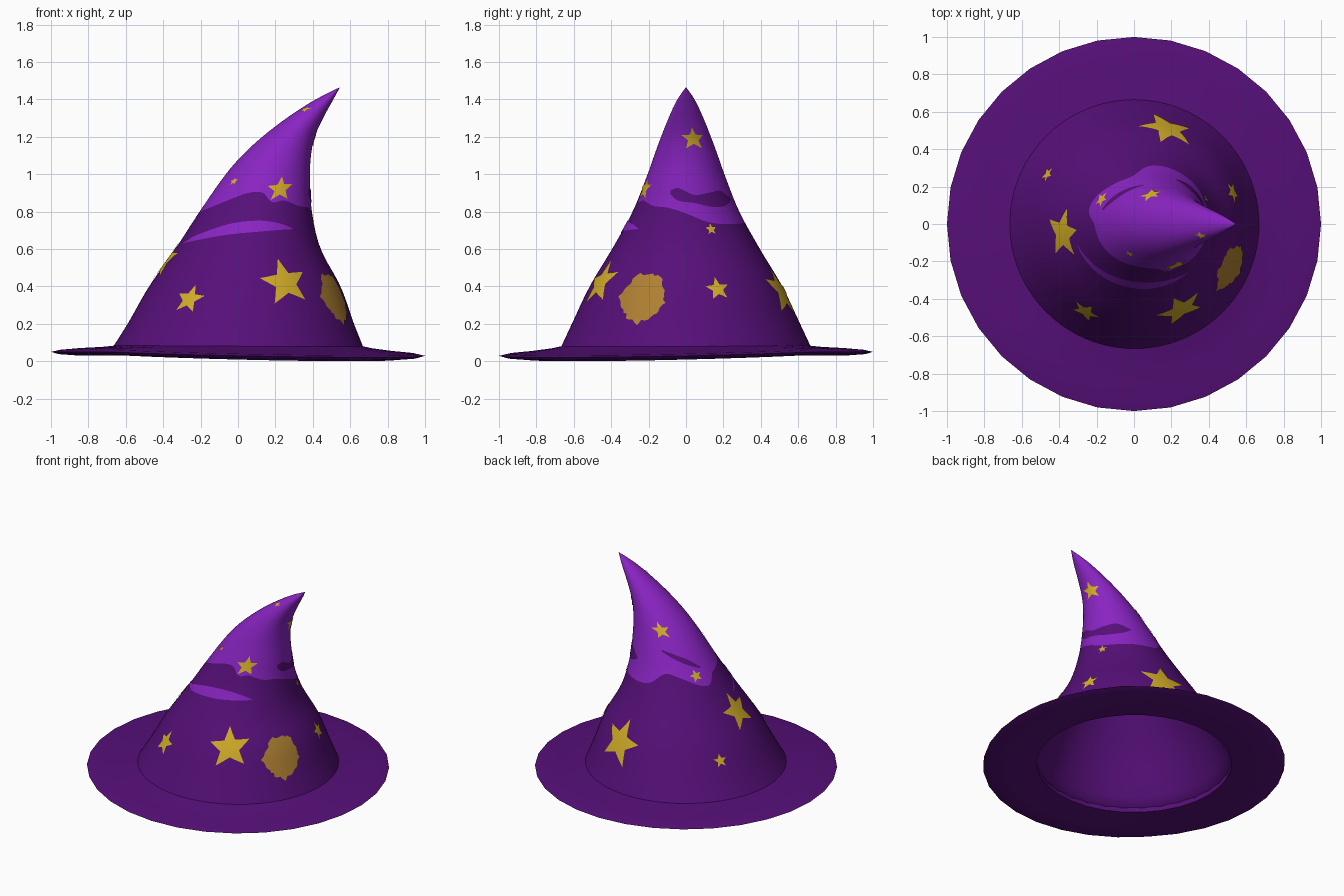
import bpy, math, random
from mathutils import Vector

if "Cube" in bpy.data.objects:
    bpy.data.objects.remove(bpy.data.objects["Cube"])

random.seed(4)
TAU = 2 * math.pi


def material(name, rgb):
    m = bpy.data.materials.new(name)
    m.diffuse_color = (*rgb, 1)
    m.use_nodes = True
    m.node_tree.nodes["Principled BSDF"].inputs["Base Color"].default_value = m.diffuse_color
    return m


DARK = material("dark purple", (0.093, 0.0048, 0.190))
LIGHT = material("light purple", (0.250, 0.0176, 0.540))
GOLD = material("gold", (0.650, 0.420, 0.021))
TAN = material("tan patch", (0.429, 0.216, 0.032))


def curve(rows, t):
    """Smooth interpolation through rows of (t, values...)."""
    t = min(max(t, rows[0][0]), rows[-1][0])
    n = len(rows)
    i = next(k for k in range(n - 1) if t <= rows[k + 1][0])
    p, q = rows[i], rows[i + 1]
    a, b = rows[max(i - 1, 0)], rows[min(i + 2, n - 1)]
    h = q[0] - p[0]
    s = (t - p[0]) / h
    out = []
    for k in range(1, len(p)):
        m0 = (q[k] - a[k]) / (q[0] - a[0]) * h
        m1 = (b[k] - p[k]) / (b[0] - p[0]) * h
        out.append((2*s**3 - 3*s*s + 1) * p[k] + (s**3 - 2*s*s + s) * m0
                   + (3*s*s - 2*s**3) * q[k] + (s**3 - s*s) * m1)
    return out


# crown outline: height, left x, right x, half depth
TIP = 1.465
OUTLINE = [(0.05, -0.685, 0.68, 0.68), (0.2, -0.59, 0.62, 0.61), (0.4, -0.475, 0.548, 0.515),
           (0.6, -0.335, 0.442, 0.395), (0.8, -0.205, 0.395, 0.285), (1.0, -0.065, 0.385, 0.205),
           (1.1, 0.022, 0.39, 0.17), (1.2, 0.13, 0.41, 0.133), (1.3, 0.26, 0.455, 0.093),
           (1.4, 0.415, 0.51, 0.046), (TIP, 0.545, 0.545, 0.0)]
# height of the colour border by angle in degrees
BORDER = [(-180, 0.79), (-150, 0.82), (-127, 0.86), (-105, 0.90), (-88, 0.90), (-75, 0.85),
          (-62, 0.86), (-40, 0.83), (-20, 0.82), (0, 0.79), (25, 0.74), (60, 0.735),
          (90, 0.75), (112, 0.82), (130, 0.80), (165, 0.73), (180, 0.79)]


def surface(th, z, scale=1.0):
    z = min(z, TIP)
    l, r, d = curve(OUTLINE, z)
    return Vector(((l + r) / 2 + (r - l) / 2 * scale * math.cos(th), d * scale * math.sin(th), z))


def tangents(th, z):
    e = 0.004
    return ((surface(th + e, z) - surface(th - e, z)) / (2 * e),
            (surface(th, z + e) - surface(th, z - e)) / (2 * e))


def raised(th, z, lift=0.004):
    a, b = tangents(th, z)
    return surface(th, z) + a.cross(b).normalized() * lift


def build(name, verts, faces, mats, rule=None, angle=70):
    me = bpy.data.meshes.new(name)
    me.from_pydata(verts, [], faces)
    for m in mats:
        me.materials.append(m)
    if rule:
        for p in me.polygons:
            p.material_index = rule(p.index)
    ob = bpy.data.objects.new(name, me)
    bpy.context.collection.objects.link(ob)
    bpy.ops.object.select_all(action='DESELECT')
    ob.select_set(True)
    bpy.context.view_layer.objects.active = ob
    bpy.ops.object.shade_smooth_by_angle(angle=math.radians(angle))
    return ob


def ring_faces(rings, n, closed=False):
    return [(i * n + j, i * n + (j + 1) % n, (i + 1) % rings * n + (j + 1) % n, (i + 1) % rings * n + j)
            for i in range(rings if closed else rings - 1) for j in range(n)]


# crown: hollow bent cone, one edge ring follows the colour border
N, LOW, HIGH, INNER = 96, 14, 18, 16
verts = []
for i in range(LOW + HIGH):
    for j in range(N):
        deg = j * 360 / N - 180
        zb = curve(BORDER, deg)[0]
        z = 0.05 + (zb - 0.05) * i / LOW if i < LOW else zb + (TIP - 0.002 - zb) * (i - LOW) / (HIGH - 1)
        verts.append(surface(math.radians(deg), z))
faces = ring_faces(LOW + HIGH, N)
top = (LOW + HIGH - 1) * N
faces.append(tuple(range(top, top + N)))
outer_count = len(faces)
# lining of the hollow
base = len(verts)
for i in range(INNER):
    z = 0.05 + 1.25 * i / (INNER - 1)
    verts += [surface(math.radians(j * 360 / N - 180), z, 0.955) for j in range(N)]
faces += [tuple(base + k for k in reversed(f)) for f in ring_faces(INNER, N)]
last = base + (INNER - 1) * N
faces.append(tuple(reversed(range(last, last + N))))
faces += [(base + j, base + (j + 1) % N, (j + 1) % N, j) for j in range(N)]
build("crown", verts, faces, [DARK, LIGHT],
      lambda k: 1 if LOW * N <= k < outer_count else 0)

# brim: thin ring drooping at the front right
PROFILE = [(0.645, 0.033), (0.72, 0.033), (0.85, 0.030), (0.96, 0.038), (1.0, 0.05),
           (0.95, 0.061), (0.85, 0.070), (0.72, 0.077), (0.645, 0.085)]
S = 32
verts = []
for r, z in PROFILE:
    for j in range(S):
        th = TAU * j / S
        droop = 0.03 * max(0, math.cos(th + math.pi / 4)) * min(1, max(0, (r - 0.64) / 0.2))
        verts.append((r * math.cos(th), r * math.sin(th), z - droop))
# the profile runs outward below and back above, so faces point outward
build("brim", verts, ring_faces(len(PROFILE), S, True), [DARK], angle=50)


def decal(name, x, y, z, outline, mat):
    """Thin plate wrapped on the crown; outline is a list of local (u, v)."""
    l, r, d = curve(OUTLINE, z)
    th = math.atan2(y / d, (x - (l + r) / 2) / ((r - l) / 2))
    a, b = tangents(th, z)
    n, rings = len(outline), 5
    pts = [raised(th + u * k / rings / a.length, z + v * k / rings / b.length)
           for k in range(1, rings + 1) for u, v in outline]
    pts.append(raised(th, z))
    f = [tuple(reversed(q)) for q in ring_faces(rings, n)]
    f += [(len(pts) - 1, j, (j + 1) % n) for j in range(n)]
    build(name, pts, f, [mat])


def star(radius, turn):
    c = [Vector((math.cos(t), math.sin(t))) * radius * (1 if k % 2 == 0 else 0.44)
         for k in range(10) for t in [math.radians(90 + turn + 36 * k)]]
    return [c[k].lerp(c[(k + 1) % 10], s / 4) for k in range(10) for s in range(4)]


# stars: x, y, z, radius, turn
STARS = [(-0.26, -0.47, 0.33, 0.088, -5), (0.25, -0.45, 0.42, 0.145, 8),
         (0.53, 0.17, 0.385, 0.068, 5), (0.18, 0.52, 0.37, 0.165, -10),
         (-0.38, -0.05, 0.535, 0.14, 5), (-0.47, 0.27, 0.31, 0.048, 0),
         (0.23, -0.23, 0.92, 0.074, 5), (-0.02, -0.16, 0.96, 0.026, 10),
         (0.36, -0.06, 1.345, 0.028, 0), (0.41, 0.04, 1.19, 0.066, 0),
         (0.40, 0.14, 0.705, 0.033, 0), (0.09, 0.16, 1.07, 0.062, 5),
         (-0.17, 0.13, 0.80, 0.045, 10)]
for i, (x, y, z, r, turn) in enumerate(STARS):
    decal(f"star_{i + 1}", x, y, z, star(r, turn), GOLD)

# ragged round patch on the right side
ragged = []
for k in range(48):
    t = TAU * k / 48
    r = random.uniform(0.115, 0.14) + (0.02 if k in (24, 25, 35, 36) else 0)
    ragged.append((r * math.cos(t), r * math.sin(t) * 1.05))
decal("patch", 0.52, -0.23, 0.345, ragged, TAN)


def band(name, rows, mat, steps=36):
    """Thin curved stripe; rows are angle, lower height, upper height."""
    pts = []
    for i in range(steps + 1):
        deg = rows[0][0] + (rows[-1][0] - rows[0][0]) * i / steps
        lo, hi = curve(rows, deg)
        pts += [raised(math.radians(deg), lo + (hi - lo) * k / 4, 0.003) for k in range(5)]
    build(name, pts, [(5*i + k, 5*i + 5 + k, 5*i + 6 + k, 5*i + k + 1)
                      for i in range(steps) for k in range(4)], [mat])


band("light_stripe", [(-163, 0.625, 0.63), (-140, 0.645, 0.68), (-110, 0.675, 0.735),
                      (-85, 0.69, 0.75), (-65, 0.70, 0.737), (-50, 0.705, 0.71)], LIGHT)
band("dark_side_stripe", [(-20, 0.895, 0.915), (-10, 0.86, 0.925), (10, 0.845, 0.89),
                          (30, 0.825, 0.90), (50, 0.83, 0.91), (66, 0.86, 0.87)], DARK)
band("dark_back_stripe", [(112, 0.95, 0.96), (130, 0.905, 0.935), (150, 0.86, 0.895),
                          (164, 0.835, 0.845)], DARK)
